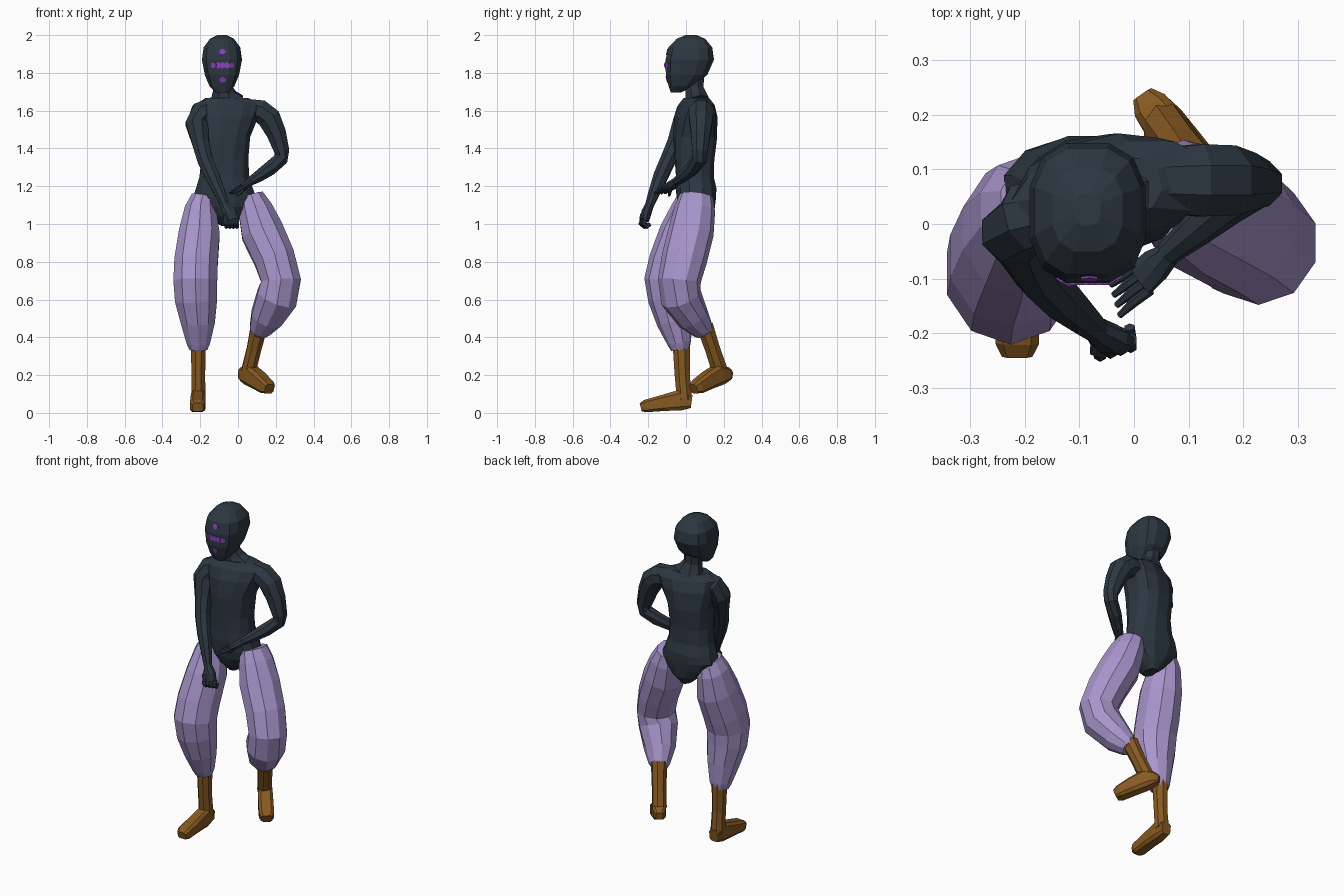
import bpy, bmesh, math
from mathutils import Vector
from mathutils.bvhtree import BVHTree


def material(name, rgb):
    m = bpy.data.materials.new(name)
    m.diffuse_color = (*rgb, 1)
    return m


SLATE = material("dark slate", (0.026, 0.038, 0.053))
LILAC = material("lilac cloth", (0.39, 0.30, 0.60))
BROWN = material("brown leather", (0.24, 0.10, 0.016))
PURPLE = material("purple mark", (0.25, 0.055, 0.50))
X, Y, Z = Vector((1, 0, 0)), Vector((0, 1, 0)), Vector((0, 0, 1))


def tube(name, rings, mat, sides=8, ref=X, flat=False, power=1.0):
    """Loft rings (x, y, z, radius along ref, radius across, [twist]) into a closed skin."""
    centres = [Vector(r[:3]) for r in rings]
    bm = bmesh.new()
    loops = []
    for i, r in enumerate(rings):
        t = Z if flat else (centres[min(i + 1, len(rings) - 1)] - centres[max(i - 1, 0)]).normalized()
        u = (ref - t * t.dot(ref)).normalized()
        v = t.cross(u)
        if len(r) > 5:
            u, v = (u * math.cos(r[5]) + v * math.sin(r[5]),
                    v * math.cos(r[5]) - u * math.sin(r[5]))
        full = math.cos(math.pi / sides) ** power
        loop = []
        for k in range(sides):
            a = 2 * math.pi * (k + 0.5) / sides
            c, s = [math.copysign(abs(w) ** power, w) / full for w in (math.cos(a), math.sin(a))]
            loop.append(bm.verts.new(centres[i] + u * r[3] * c + v * r[4] * s))
        loops.append(loop)
    for a, b in zip(loops, loops[1:]):
        for k in range(sides):
            j = (k + 1) % sides
            bm.faces.new((a[k], a[j], b[j], b[k]))
    bm.faces.new(loops[0][::-1])
    bm.faces.new(loops[-1])
    bmesh.ops.recalc_face_normals(bm, faces=bm.faces[:])
    me = bpy.data.meshes.new(name)
    bm.to_mesh(me)
    bm.free()
    me.materials.append(mat)
    ob = bpy.data.objects.new(name, me)
    bpy.context.collection.objects.link(ob)
    return ob


# Torso with a twisted shoulder line, tapering to the crotch
tube("torso", [
    (-0.06, 0.065, 0.99, 0.03, 0.05), (-0.062, 0.06, 1.04, 0.085, 0.085),
    (-0.066, 0.055, 1.09, 0.135, 0.098), (-0.07, 0.055, 1.14, 0.168, 0.104),
    (-0.072, 0.053, 1.19, 0.15, 0.108), (-0.072, 0.047, 1.25, 0.132, 0.10),
    (-0.07, 0.045, 1.34, 0.122, 0.102, 0.08),
    (-0.068, 0.048, 1.46, 0.128, 0.112, 0.15), (-0.055, 0.052, 1.57, 0.16, 0.105, 0.22),
    (-0.045, 0.055, 1.63, 0.18, 0.085, 0.24), (-0.06, 0.055, 1.668, 0.11, 0.06, 0.24),
], SLATE, 12, flat=True, power=0.85)
tube("neck", [(-0.065, 0.06, 1.65, 0.095, 0.062), (-0.075, 0.052, 1.685, 0.065, 0.055),
              (-0.08, 0.045, 1.72, 0.05, 0.048),
              (-0.085, 0.045, 1.78, 0.05, 0.05)], SLATE, 8)

# Head
head = tube("head", [
    (-0.085, -0.055, 1.695, 0.034, 0.025), (-0.085, -0.025, 1.73, 0.066, 0.067),
    (-0.085, 0.003, 1.79, 0.091, 0.11), (-0.085, 0.02, 1.87, 0.106, 0.128),
    (-0.085, 0.023, 1.935, 0.097, 0.116), (-0.085, 0.026, 1.98, 0.064, 0.076),
    (-0.085, 0.027, 2.0, 0.024, 0.03)], SLATE, 12, flat=True, power=0.75)

# Face marks: thin plates projected onto the face
tree = BVHTree.FromPolygons([v.co for v in head.data.vertices],
                            [p.vertices[:] for p in head.data.polygons])
marks = [(-0.082, 1.91), (-0.082, 1.765)] + [(-0.082 + d, 1.84) for d in
                                            (-0.046, -0.024, 0, 0.024, 0.046)]
for n, (mx, mz) in enumerate(marks):
    hit, normal, _, _ = tree.ray_cast(Vector((mx, -1, mz)), Y)
    a, b = hit - normal * 0.003, hit + normal * 0.004
    tube(f"face_mark_{n + 1}", [(*a, 0.015, 0.015), (*b, 0.015, 0.015)], PURPLE, 6)

# Arms
tube("hanging_arm", [
    (-0.12, 0.03, 1.625, 0.05, 0.05), (-0.195, 0.012, 1.59, 0.062, 0.058),
    (-0.218, -0.015, 1.53, 0.058, 0.06), (-0.198, -0.055, 1.43, 0.044, 0.045),
    (-0.175, -0.095, 1.34, 0.04, 0.041), (-0.135, -0.135, 1.25, 0.038, 0.038),
    (-0.09, -0.175, 1.15, 0.028, 0.028), (-0.068, -0.195, 1.095, 0.022, 0.022)],
    SLATE, 8, ref=Y)
tube("bent_arm", [
    (0.04, 0.08, 1.605, 0.058, 0.058), (0.12, 0.08, 1.595, 0.066, 0.062),
    (0.165, 0.08, 1.56, 0.064, 0.062), (0.203, 0.078, 1.48, 0.052, 0.052),
    (0.232, 0.074, 1.385, 0.041, 0.04), (0.228, 0.072, 1.345, 0.038, 0.036),
    (0.17, 0.035, 1.295, 0.036, 0.037), (0.11, -0.013, 1.253, 0.03, 0.03),
    (0.06, -0.055, 1.222, 0.021, 0.021)], SLATE, 8, ref=Y)

# Hands
tube("fist_palm", [(-0.07, -0.193, 1.10, 0.022, 0.022), (-0.046, -0.21, 1.06, 0.026, 0.036),
                   (-0.036, -0.218, 1.02, 0.022, 0.038)], SLATE, 8, ref=Y)
tube("open_palm", [(0.065, -0.055, 1.225, 0.02, 0.02), (0.04, -0.075, 1.205, 0.03, 0.02),
                   (0.012, -0.10, 1.19, 0.032, 0.014)], SLATE, 8, ref=Y)
for i in range(4):
    d = (i - 1.5) / 1.5
    tube(f"fist_finger_{i + 1}", [
        (-0.036 + 0.03 * d, -0.22 + 0.008 * d, 1.03, 0.011, 0.011),
        (-0.034 + 0.028 * d, -0.232 + 0.008 * d, 1.0, 0.011, 0.011),
        (-0.034 + 0.028 * d, -0.215 + 0.008 * d, 0.985, 0.01, 0.01),
        (-0.036 + 0.028 * d, -0.197 + 0.008 * d, 1.0, 0.009, 0.009)], SLATE, 6)
    tube(f"open_finger_{i + 1}", [
        (0.018 + 0.012 * d, -0.098 - 0.022 * d, 1.192, 0.009, 0.009),
        (-0.008 + 0.008 * d, -0.118 - 0.025 * d, 1.178, 0.008, 0.008),
        (-0.035 + 0.008 * d, -0.14 - 0.028 * d, 1.162, 0.005, 0.005)], SLATE, 6, ref=Z)
tube("fist_thumb", [(-0.062, -0.21, 1.075, 0.011, 0.011), (-0.07, -0.232, 1.045, 0.011, 0.011),
                    (-0.055, -0.238, 1.02, 0.008, 0.008)], SLATE, 6)
tube("open_thumb", [(0.045, -0.08, 1.205, 0.01, 0.01), (0.018, -0.085, 1.17, 0.009, 0.009),
                    (-0.01, -0.09, 1.15, 0.006, 0.006)], SLATE, 6, ref=Y)

# Baggy trouser legs
tube("standing_trouser_leg", [
    (-0.185, 0.035, 1.145, 0.06, 0.075), (-0.198, 0.025, 1.08, 0.083, 0.098),
    (-0.205, -0.01, 0.95, 0.108, 0.125), (-0.222, -0.062, 0.80, 0.115, 0.128),
    (-0.226, -0.09, 0.70, 0.116, 0.125), (-0.222, -0.082, 0.60, 0.112, 0.112),
    (-0.212, -0.06, 0.48, 0.09, 0.09), (-0.21, -0.035, 0.37, 0.062, 0.06),
    (-0.21, -0.03, 0.335, 0.047, 0.047)], LILAC, 10)
tube("raised_trouser_leg", [
    (0.068, 0.055, 1.148, 0.066, 0.085), (0.09, 0.047, 1.08, 0.09, 0.103),
    (0.128, 0.027, 0.96, 0.112, 0.115), (0.192, -0.008, 0.82, 0.108, 0.115),
    (0.228, -0.035, 0.70, 0.105, 0.108), (0.206, -0.026, 0.61, 0.108, 0.105),
    (0.152, 0.037, 0.505, 0.086, 0.084), (0.117, 0.09, 0.44, 0.058, 0.056),
    (0.112, 0.10, 0.425, 0.046, 0.046)], LILAC, 10)

# Boots: shaft and squarish foot
tube("standing_boot_shaft", [(-0.21, -0.025, 0.37, 0.04, 0.046), (-0.21, -0.02, 0.20, 0.036, 0.04),
                             (-0.21, -0.008, 0.07, 0.038, 0.04)], BROWN, 8)
tube("standing_boot_foot", [
    (-0.21, 0.03, 0.06, 0.035, 0.03), (-0.21, -0.03, 0.068, 0.055, 0.038),
    (-0.212, -0.12, 0.053, 0.043, 0.04), (-0.214, -0.215, 0.036, 0.033, 0.04),
    (-0.214, -0.24, 0.03, 0.022, 0.028)], BROWN, 8, ref=Z, power=0.5)
tube("raised_boot_shaft", [(0.112, 0.10, 0.46, 0.044, 0.044), (0.085, 0.14, 0.34, 0.038, 0.04),
                           (0.055, 0.18, 0.22, 0.038, 0.042)], BROWN, 8)
tube("raised_boot_foot", [
    (0.016, 0.236, 0.20, 0.022, 0.02), (0.03, 0.216, 0.203, 0.036, 0.034),
    (0.06, 0.178, 0.205, 0.055, 0.04), (0.108, 0.115, 0.172, 0.046, 0.042),
    (0.152, 0.06, 0.138, 0.036, 0.042), (0.167, 0.04, 0.127, 0.026, 0.03)],
    BROWN, 8, ref=Z, power=0.5)
